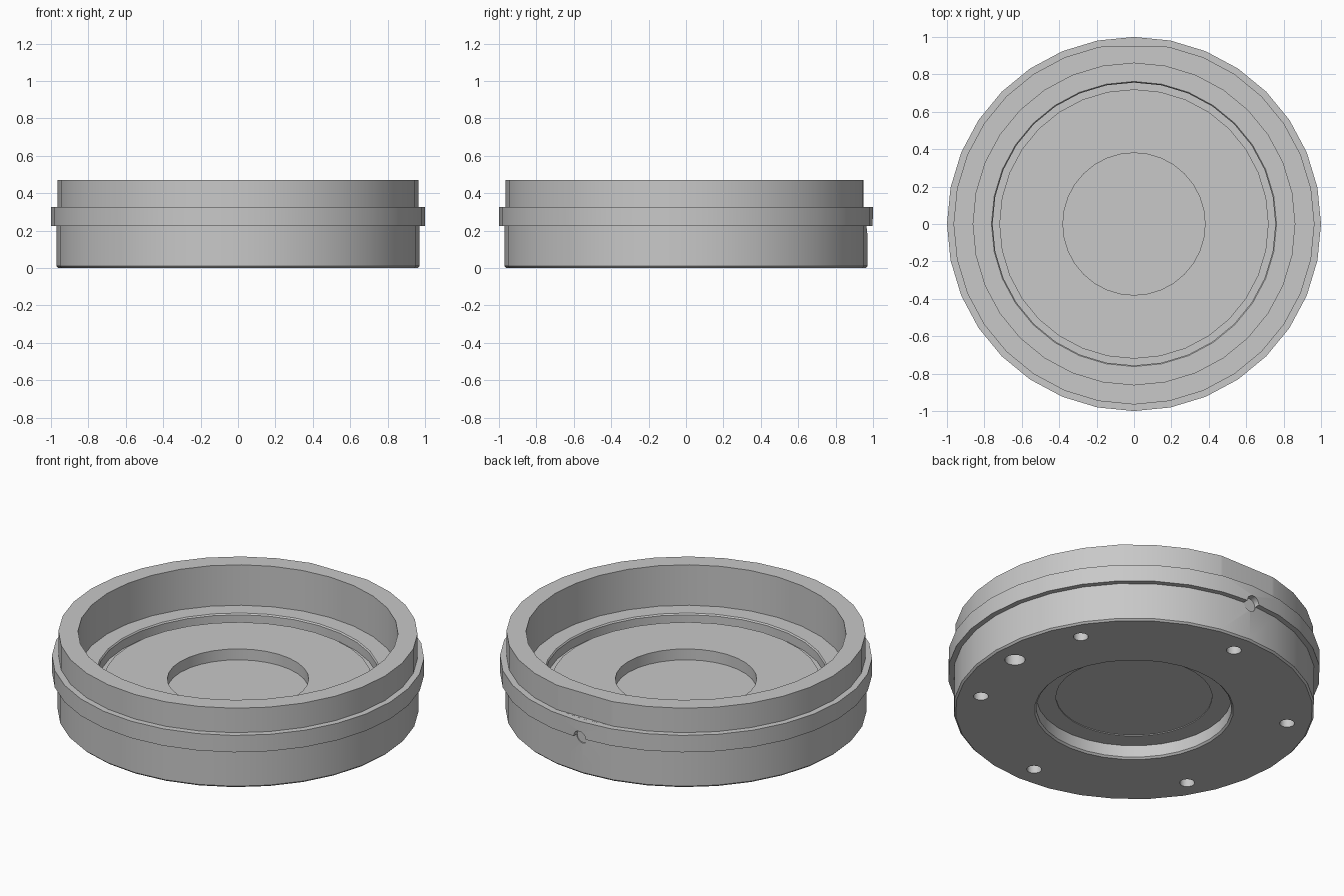
import bpy, bmesh, math
from mathutils import Matrix, Vector

SIDES = 32

cube = bpy.data.objects.get("Cube")
if cube:
    bpy.data.objects.remove(cube, do_unlink=True)

grey = bpy.data.materials.new("plain grey")
grey.use_nodes = True
colour = (0.58, 0.58, 0.58, 1)
grey.diffuse_color = colour
grey.node_tree.nodes["Principled BSDF"].inputs["Base Color"].default_value = colour


def make_object(name, bm):
    bmesh.ops.recalc_face_normals(bm, faces=bm.faces)
    mesh = bpy.data.meshes.new(name)
    bm.to_mesh(mesh)
    bm.free()
    obj = bpy.data.objects.new(name, mesh)
    bpy.context.collection.objects.link(obj)
    mesh.materials.append(grey)
    return obj


def lathe(name, profile):
    bm = bmesh.new()
    verts = [bm.verts.new((r, 0, z)) for r, z in profile]
    edges = [bm.edges.new(pair) for pair in zip(verts, verts[1:])]
    bmesh.ops.spin(bm, geom=verts + edges, cent=(0, 0, 0), axis=(0, 0, 1),
                   angle=math.tau, steps=SIDES, use_duplicate=False)
    bmesh.ops.remove_doubles(bm, verts=bm.verts, dist=0.0005)
    return make_object(name, bm)


def add_cylinder(bm, radius, depth, matrix):
    bmesh.ops.create_cone(bm, cap_ends=True, segments=20, radius1=radius,
                          radius2=radius, depth=depth, matrix=matrix)


# Turned housing: underside, outer wall with flange, then the stepped interior
housing = lathe("housing", [
    (0, 0.085), (0.42, 0.085), (0.42, 0.08), (0.525, 0.08), (0.525, 0.01), (0.535, 0),
    (0.96, 0), (0.97, 0.01), (0.97, 0.225), (1, 0.225), (1, 0.325),
    (0.965, 0.325), (0.965, 0.47), (0.86, 0.47), (0.86, 0.23),
    (0.762, 0.23), (0.756, 0.222), (0.756, 0.17), (0.72, 0.17), (0.72, 0.195),
    (0.38, 0.195), (0.38, 0.13), (0, 0.13)])

# Six screw holes and one wider locating hole in the underside
cut = bmesh.new()
holes = [(30 + 60 * i, 0.04) for i in range(6)] + [(0, 0.055)]
for angle, radius in holes:
    spot = Matrix.Rotation(math.radians(angle), 4, 'Z') @ Vector((0.835, 0, 0.035))
    add_cylinder(cut, radius, 0.17, Matrix.Translation(spot))

# Rounded notch under the flange at the back
add_cylinder(cut, 0.04, 0.1, Matrix.Translation((0, 1.012, 0.225))
             @ Matrix.Rotation(math.pi / 2, 4, 'X'))

# Flat on the back of the upper wall
bmesh.ops.create_cube(cut, size=1, matrix=Matrix.Translation((0, 1.048, 0.4255))
                      @ Matrix.Diagonal((0.8, 0.2, 0.2, 1)))
cutter = make_object("cutter", cut)
cutter.hide_render = True

cuts = housing.modifiers.new("cuts", 'BOOLEAN')
cuts.operation = 'DIFFERENCE'
cuts.solver = 'EXACT'
cuts.object = cutter

# Bake the cuts and drop the helper
depsgraph = bpy.context.evaluated_depsgraph_get()
baked = bpy.data.meshes.new_from_object(housing.evaluated_get(depsgraph))
housing.modifiers.clear()
housing.data = baked
bpy.data.objects.remove(cutter, do_unlink=True)

bpy.ops.object.select_all(action='DESELECT')
housing.select_set(True)
bpy.context.view_layer.objects.active = housing
bpy.ops.object.shade_smooth_by_angle(angle=math.radians(30))
